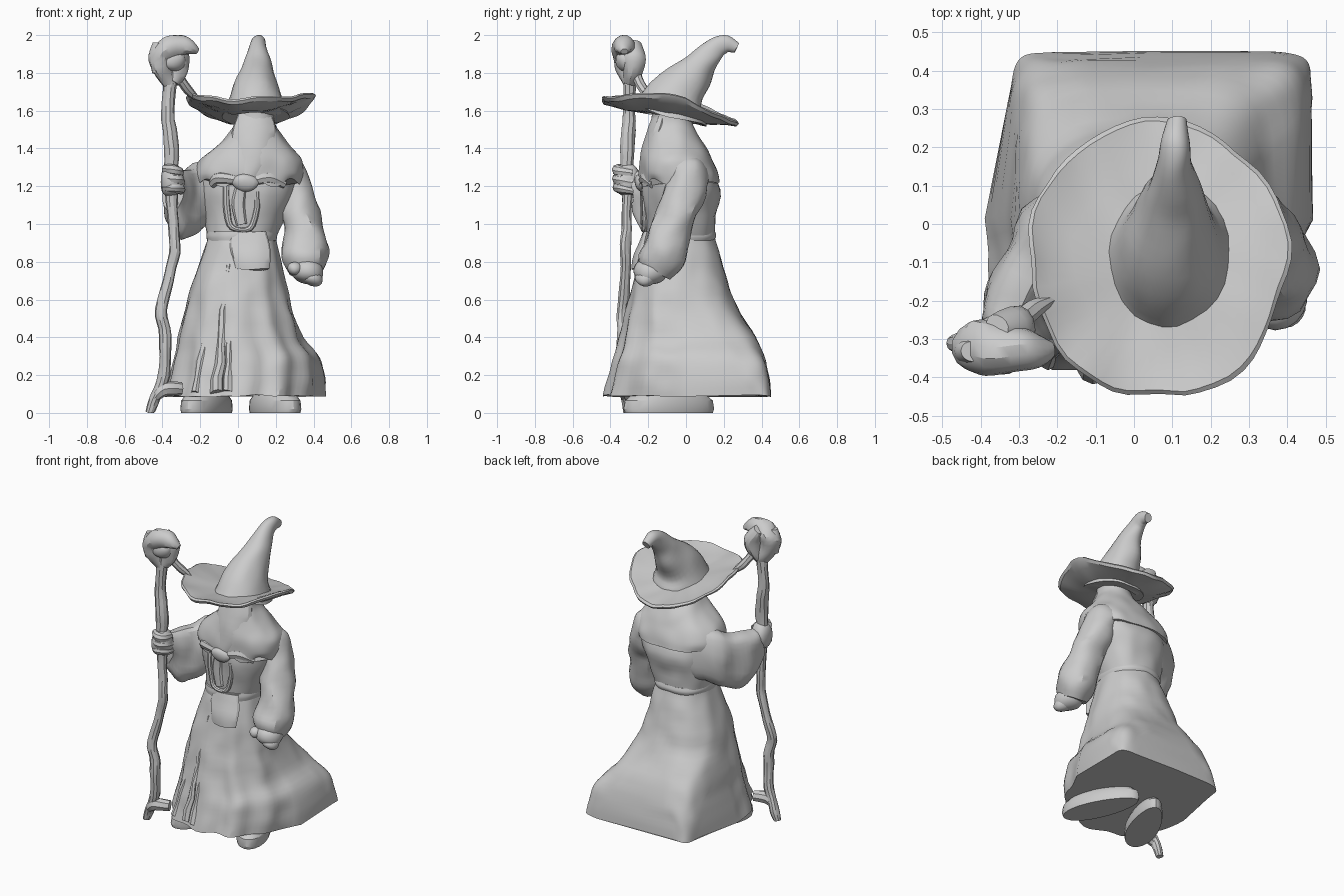
import bpy, bmesh
from math import sin, cos, pi, radians, copysign
from mathutils import Vector, noise

def smooth(rows, steps=4):
    """Catmull-Rom resampling of rows of numbers."""
    out = []
    for i in range(len(rows) - 1):
        p0, p1 = rows[max(i - 1, 0)], rows[i]
        p2, p3 = rows[i + 1], rows[min(i + 2, len(rows) - 1)]
        for k in range(steps):
            t = k / steps
            out.append([0.5 * (2*b + (c-a)*t + (2*a-5*b+4*c-d)*t*t + (3*b-a-3*c+d)*t**3)
                        for a, b, c, d in zip(p0, p1, p2, p3)])
    return out + [list(rows[-1])]

def spow(v, e):
    return copysign(abs(v) ** e, v)

def finish(name, bm, rough):
    for v in bm.verts:
        v.co += noise.noise_vector(v.co * 9) * rough
        v.co.z = max(v.co.z, 0)
    bmesh.ops.recalc_face_normals(bm, faces=bm.faces[:])
    me = bpy.data.meshes.new(name)
    bm.to_mesh(me)
    bm.free()
    ob = bpy.data.objects.new(name, me)
    bpy.context.collection.objects.link(ob)
    return ob

def loft(name, rings, rough=0.0, closed=False):
    bm = bmesh.new()
    vs = [[bm.verts.new(p) for p in r] for r in rings]
    n = len(vs[0])
    pairs = list(zip(vs, vs[1:])) + ([(vs[-1], vs[0])] if closed else [])
    for a, b in pairs:
        for i in range(n):
            j = (i + 1) % n
            bm.faces.new((a[i], a[j], b[j], b[i]))
    if not closed:
        bm.faces.new(vs[0])
        bm.faces.new(vs[-1])
    return finish(name, bm, rough)

def tube(name, pts, ref=(1, 0, 0), flat=1.0, wide=1.0, sides=14, rough=0.006):
    """Tube through (x, y, z, radius) points."""
    pts = smooth(pts)
    ps = [Vector(p[:3]) for p in pts]
    rings = []
    for i, p in enumerate(ps):
        t = ps[min(i + 1, len(ps) - 1)] - ps[max(i - 1, 0)]
        v = t.cross(Vector(ref)).normalized()
        u = v.cross(t).normalized()
        r = max(pts[i][3], 0.004)
        rings.append([p + u * (r * wide * cos(a)) + v * (r * flat * sin(a))
                      for a in (2 * pi * k / sides for k in range(sides))])
    return loft(name, rings, rough)

def body(name, rows, folds=0.0, wave=0.0, rough=0.01, n=80):
    """Loft of (z, left, right, front, back, back squareness) sections."""
    rings = []
    for i, (z, xl, xr, yf, yb, sq) in enumerate(smooth(rows)):
        ring = []
        for k in range(n):
            a = 2 * pi * k / n
            c, s = cos(a), sin(a)
            e = 2 / (sq if s > 0 else 2.3)
            ex, ey = spow(c, e), spow(s, e)
            low, hem = max(0, 1 - z / 0.95), max(0, 1 - z / 0.5)
            f = 1 + folds * low ** .6 * sin(11 * a + 0.6) * max(0, -s) ** 0.5
            x = (xl + xr) / 2 + (xr - xl) / 2 * ex * f
            x += 0.1 * hem * max(0, -ex) * max(0, ey)
            x -= 0.12 * hem * max(0, ex) * max(0, -ey) ** .6
            y = (yf + yb) / 2 + (yb - yf) / 2 * ey * f
            drop = wave * sin(7 * a) * max(0, 1 - i / 4) * max(0, .3 - s)
            ring.append((x, y, z + drop))
        rings.append(ring)
    return loft(name, rings, rough)

def ball(name, loc, size, rough=0.014):
    bm = bmesh.new()
    bmesh.ops.create_uvsphere(bm, u_segments=18, v_segments=12, radius=1)
    for v in bm.verts:
        v.co = Vector(loc) + Vector([a * b for a, b in zip(v.co, size)])
    return finish(name, bm, rough)

# Robe skirt with square train, torso, belt and shoulder mantle
body("robe_skirt", [
    (.09, -.39, .465, -.425, .45, 16), (.19, -.365, .46, -.40, .437, 11),
    (.29, -.34, .43, -.375, .415, 7), (.40, -.315, .345, -.345, .37, 4.5),
    (.55, -.28, .285, -.31, .275, 3), (.70, -.24, .25, -.28, .22, 2.5),
    (.85, -.185, .215, -.24, .175, 2.3), (.94, -.16, .19, -.215, .15, 2.3)], folds=.04)
body("torso", [
    (.92, -.165, .195, -.21, .15, 2.3), (1.05, -.18, .25, -.22, .162, 2.3),
    (1.18, -.2, .30, -.23, .178, 2.3), (1.32, -.2, .33, -.22, .13, 2.3)])
body("belt", [(.91, -.165, .2, -.225, .15, 2.3), (.935, -.17, .205, -.228, .16, 2.3),
              (.96, -.165, .2, -.225, .153, 2.3)], rough=.004)
body("shoulder_mantle", [
    (1.22, -.225, .33, -.24, .178, 2.4), (1.27, -.235, .345, -.245, .17, 2.4),
    (1.34, -.2, .335, -.24, .14, 2.3), (1.41, -.12, .28, -.225, .105, 2.2),
    (1.48, -.05, .225, -.205, .065, 2), (1.55, -.005, .195, -.18, .03, 2),
    (1.64, .0, .2, -.185, .02, 2)], wave=.02)
tube("beard", [(.09, -.12, 1.6, .085), (.085, -.15, 1.47, .12), (.07, -.19, 1.34, .11),
               (.05, -.22, 1.25, .06), (.045, -.23, 1.19, .02)], flat=.5, rough=.01)

# Hanging sleeve and closed hand on the lower arm
tube("lowered_sleeve", [
    (.23, .02, 1.34, .065), (.258, .012, 1.27, .106), (.285, -.005, 1.17, .108),
    (.33, -.045, 1.05, .105), (.352, -.09, .93, .113), (.358, -.13, .82, .122),
    (.355, -.16, .74, .085)], sides=20, rough=.018)
ball("lowered_hand", (.37, -.19, .745), (.085, .09, .065))
ball("lowered_knuckles", (.395, -.215, .715), (.055, .06, .045))
ball("lowered_thumb", (.3, -.23, .76), (.045, .05, .035))

# Raised sleeve: tall sections sweeping forward to the staff
sections = [(-.05, .04, .11, 1.35, 1.02), (-.19, -.015, .1, 1.33, .98),
            (-.275, -.11, .08, 1.29, .93), (-.32, -.2, .068, 1.28, .94),
            (-.34, -.275, .05, 1.27, 1.06)]
secs = smooth(sections)
rings = []
for i, (x, y, w, top, bot) in enumerate(secs):
    a, b = secs[max(i - 1, 0)], secs[min(i + 1, len(secs) - 1)]
    d = Vector((b[0] - a[0], b[1] - a[1], 0)).normalized()
    rings.append([(x - d.y * w * c, y + d.x * w * c, (top + bot) / 2 + (top - bot) / 2 * s)
                  for c, s in ((spow(cos(2 * pi * k / 24), .8), spow(sin(2 * pi * k / 24), .8))
                               for k in range(24))])
loft("raised_sleeve", rings, .02)
ball("raised_hand", (-.347, -.31, 1.23), (.062, .075, .085))
for i in range(3):
    z = 1.185 + i * .045
    tube("raised_finger", [(-.305, -.28, z - .01, .02), (-.31, -.34, z, .026),
                           (-.345, -.365, z + .01, .026), (-.385, -.33, z + .015, .022)],
         ref=(0, 0, 1), sides=8, rough=.01)

# Pointed hat crown, bent back at the tip
tube("hat_crown", [
    (.095, -.085, 1.57, .205), (.095, -.05, 1.68, .155), (.1, .035, 1.79, .107),
    (.105, .1, 1.87, .074), (.105, .165, 1.935, .053), (.11, .22, 1.952, .044),
    (.112, .268, 1.93, .03)], wide=.87, sides=26, rough=.01)

# Drooping bowl-shaped brim, raised at both sides
rings = []
for t, dz in [(.35, -.02), (.65, -.02), (.85, -.018), (.97, -.015), (1, 0),
              (.97, .012), (.85, .014), (.65, .02), (.35, .03)]:
    ring = []
    for k in range(56):
        a = 2 * pi * k / 56
        w = t * (1 + .02 * sin(5 * a))
        y = -.09 + .365 * w * sin(a)
        z = 1.598 - .17 * (y + .09) + .085 * t ** 2 * abs(cos(a)) ** 3 + dz
        z -= .02 * (1 - t ** 2) + .015 * t ** 2 * max(0, sin(2 * a + .6)) * max(0, sin(a))
        ring.append((.062 + .338 * w * cos(a), y, z))
    rings.append(ring)
loft("hat_brim", rings, .014, closed=True)

# Crooked staff with a hooked, gnarled head
tube("staff", [
    (-.465, -.31, 0, .022), (-.44, -.315, .08, .03), (-.39, -.33, .2, .032),
    (-.39, -.335, .4, .031), (-.405, -.335, .55, .031), (-.37, -.325, .7, .03),
    (-.338, -.32, .85, .03), (-.342, -.315, 1.02, .028), (-.35, -.31, 1.2, .032),
    (-.352, -.31, 1.4, .04), (-.37, -.3, 1.6, .034), (-.36, -.3, 1.8, .038)],
    sides=10, rough=.01)
tube("staff_hook", [
    (-.36, -.3, 1.74, .035), (-.40, -.315, 1.82, .055), (-.40, -.32, 1.905, .066),
    (-.34, -.33, 1.935, .062), (-.275, -.33, 1.935, .05), (-.215, -.325, 1.905, .018)],
    ref=(0, 1, 0), rough=.018)
tube("staff_prong", [(-.35, -.3, 1.75, .035), (-.32, -.285, 1.82, .055),
                     (-.32, -.275, 1.89, .055), (-.36, -.27, 1.96, .03)], rough=.014)
tube("staff_knob", [(-.425, -.33, 1.8, .03), (-.435, -.33, 1.9, .032),
                    (-.43, -.33, 1.96, .025)], rough=.01)
ball("staff_core", (-.34, -.32, 1.86), (.065, .055, .06))
tube("staff_branch", [(-.34, -.28, 1.82, .03), (-.30, -.25, 1.76, .026),
                      (-.265, -.225, 1.71, .026), (-.215, -.2, 1.665, .014)],
     ref=(0, 1, 0), sides=8)
tube("staff_hem_link", [(-.44, -.32, .08, .024), (-.39, -.325, .125, .04),
                        (-.3, -.3, .13, .035)], ref=(0, 1, 0), sides=8)

# Front details: knotted scarf, loops, waist flap and sash ends
ball("scarf_knot", (.04, -.235, 1.22), (.07, .035, .05))
for x in (-.09, .16):
    tube("scarf_roll", [(.04, -.225, 1.22, .026), (x, -.21, 1.245, .034),
                        (x * 1.5, -.17, 1.21, .025)], ref=(0, 0, 1), sides=8)
tube("cord_loop", [(-.06, -.21, 1.2, .018), (-.055, -.218, 1.02, .016),
                   (.0, -.222, .97, .016), (.08, -.222, 1.0, .016),
                   (.1, -.215, 1.17, .014)], ref=(0, 1, 0), sides=8, rough=.014)
tube("scarf_end", [(.02, -.23, 1.2, .03), (.0, -.225, 1.1, .035), (.02, -.225, 1.0, .03)],
     flat=.5, sides=8)
tube("waist_flap", [(.06, -.205, .95, .095), (.07, -.235, .85, .105), (.07, -.26, .76, .09)],
     flat=.28, rough=.014)
for x0, x1 in ((-.01, -.05), (-.05, -.11), (-.11, -.22)):
    k0, k1 = ((1 - min(1, abs(x - .03) / s) ** 2.3) ** .43 for x, s in ((x0, .23), (x1, .42)))
    tube("sash_end", [(x0, -.025 - .225 * k0, .78, .018),
                      ((x0 + x1) / 2, -.01 - .15 * (k0 + k1), .45, .026),
                      (x1, .02 - .425 * k1, .11, .034)], sides=8, rough=.02)

# Splayed shoes
for cx, turn in ((-.16, -.42), (.19, .42)):
    rings = []
    for z, s in ((0, .97), (.02, 1), (.065, .97), (.1, .8), (.13, .5)):
        ring = []
        for k in range(28):
            a = 2 * pi * k / 28
            px, py = .098 * s * cos(a) * (1 - .15 * sin(a)), .26 * s * sin(a)
            ring.append((cx + px * cos(turn) - py * sin(turn),
                         -.09 + px * sin(turn) + py * cos(turn), z))
        rings.append(ring)
    loft("shoe", rings)

# Smooth shading with crisp creases
for ob in bpy.data.objects:
    ob.select_set(True)
    bpy.context.view_layer.objects.active = ob
bpy.ops.object.shade_smooth_by_angle(angle=radians(28))
